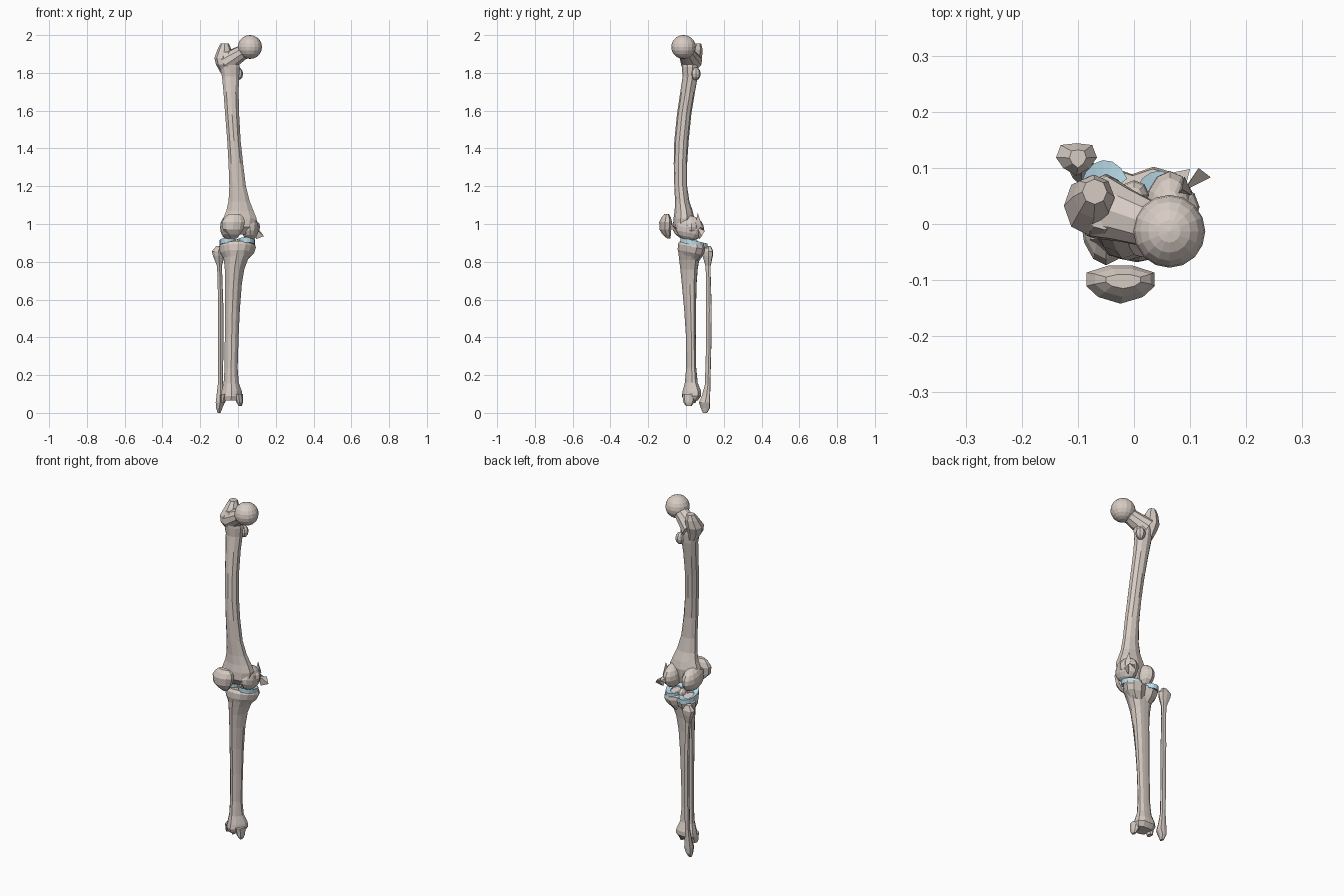
import bpy, bmesh, math
from mathutils import Vector, Matrix


def material(name, color):
    m = bpy.data.materials.new(name)
    m.diffuse_color = color
    return m


BONE = material("bone", (0.68, 0.60, 0.55, 1))
CARTILAGE = material("cartilage", (0.50, 0.74, 0.84, 1))


def finish(name, bm, mat=BONE):
    bmesh.ops.recalc_face_normals(bm, faces=bm.faces)
    me = bpy.data.meshes.new(name)
    bm.to_mesh(me)
    bm.free()
    me.materials.append(mat)
    ob = bpy.data.objects.new(name, me)
    bpy.context.collection.objects.link(ob)
    return ob


def section(sides, tri=0.0, notch=0.0):
    """Outline scaled to -1..1; tri gives a front ridge, notch a dent at the back."""
    pts = []
    for i in range(sides):
        a = math.tau * i / sides - math.pi / 2
        r = 1 + tri * math.cos(3 * (a + math.pi / 2)) - notch * math.exp(-((a - math.pi / 2) / 0.4) ** 2)
        pts.append((r * math.cos(a), r * math.sin(a)))
    lo = [min(p[k] for p in pts) for k in (0, 1)]
    hi = [max(p[k] for p in pts) for k in (0, 1)]
    return [[2 * (p[k] - lo[k]) / (hi[k] - lo[k]) - 1 for k in (0, 1)] for p in pts]


def loft(name, rings, outline, slope=0.0, matrix=None):
    """Skin rings given as (z, x_min, x_max, y_min, y_max)."""
    bm = bmesh.new()
    loops = []
    for z, x0, x1, y0, y1 in rings:
        loops.append([bm.verts.new(((x0 + x1) / 2 + u * (x1 - x0) / 2,
                                    (y0 + y1) / 2 + v * (y1 - y0) / 2,
                                    z + slope * v * (y1 - y0) / 2)) for u, v in outline])
    n = len(outline)
    for a, b in zip(loops, loops[1:]):
        for i in range(n):
            bm.faces.new((a[i], a[(i + 1) % n], b[(i + 1) % n], b[i]))
    bm.faces.new(loops[0])
    bm.faces.new(loops[-1])
    if matrix:
        bm.transform(matrix)
    return finish(name, bm)


def ball(name, center, radii, seg=12, rings=8, tilt=0.0):
    bm = bmesh.new()
    bmesh.ops.create_uvsphere(bm, u_segments=seg, v_segments=rings, radius=1)
    bm.transform(Matrix.Translation(center) @ Matrix.Rotation(tilt, 4, 'X') @ Matrix.Diagonal((*radii, 1)))
    return finish(name, bm)


def rod(name, start, end, radii):
    """Round bar from start to end through evenly spaced radii."""
    s, e = Vector(start), Vector(end)
    d = e - s
    m = Matrix.Translation(s) @ d.to_track_quat('Z', 'Y').to_matrix().to_4x4()
    k = len(radii) - 1
    return loft(name, [(d.length * i / k, -r, r, -r, r) for i, r in enumerate(radii)], section(10), matrix=m)


def union(base, parts):
    for p in parts:
        mod = base.modifiers.new("join", 'BOOLEAN')
        mod.operation, mod.solver, mod.object = 'UNION', 'EXACT', p
        dg = bpy.context.evaluated_depsgraph_get()
        me = bpy.data.meshes.new_from_object(base.evaluated_get(dg))
        base.modifiers.clear()
        base.data = me
        bpy.data.objects.remove(p)
    for poly in base.data.polygons:
        poly.use_smooth = False


# Femur: bowed shaft, head, neck, trochanters, condyles
femur = loft("femur", [
    (0.945, -0.05, 0.06, -0.035, 0.03), (0.985, -0.08, 0.09, -0.068, 0.04),
    (1.03, -0.078, 0.098, -0.066, 0.045), (1.07, -0.062, 0.082, -0.06, 0.035),
    (1.12, -0.05, 0.062, -0.058, 0.018), (1.20, -0.046, 0.042, -0.062, 0.006),
    (1.32, -0.05, 0.027, -0.065, 0.006), (1.44, -0.057, 0.014, -0.062, 0.014),
    (1.58, -0.068, 0.006, -0.048, 0.028), (1.70, -0.077, 0.003, -0.03, 0.048),
    (1.78, -0.085, 0.006, -0.018, 0.062), (1.83, -0.095, 0.01, -0.022, 0.066),
    (1.88, -0.10, -0.005, -0.025, 0.06), (1.91, -0.085, -0.02, -0.01, 0.045)], section(10))
trochanter = loft("greater_trochanter", [
    (1.80, -0.092, -0.04, 0.005, 0.06), (1.845, -0.117, -0.035, -0.022, 0.072),
    (1.88, -0.125, -0.035, -0.02, 0.085), (1.925, -0.108, -0.035, 0.01, 0.088),
    (1.955, -0.092, -0.048, 0.035, 0.08)], section(8))
union(femur, [
    trochanter,
    rod("neck", (-0.06, 0.03, 1.855), (0.06, -0.012, 1.932), (0.056, 0.047, 0.041, 0.045)),
    ball("head", (0.063, -0.013, 1.937), (0.064, 0.065, 0.063), 16, 10),
    ball("lesser_trochanter", (0.0, 0.052, 1.795), (0.027, 0.026, 0.034), 8, 6),
    ball("lateral_condyle", (-0.05, 0.008, 0.982), (0.045, 0.083, 0.066), tilt=-0.2),
    ball("medial_condyle", (0.064, 0.02, 0.978), (0.046, 0.076, 0.066), tilt=-0.2),
    ball("medial_epicondyle", (0.085, 0.03, 0.985), (0.032, 0.035, 0.035), 8, 6)])

# Loose bony spurs behind the inner condyle
SPURS = {
    "upper_spur": [(0.075, 0.05, 1.0), (0.105, 0.05, 0.995), (0.09, 0.085, 0.99), (0.085, 0.062, 1.06)],
    "inner_spur": [(0.09, 0.06, 0.98), (0.115, 0.1, 0.965), (0.095, 0.07, 0.92), (0.137, 0.083, 0.935)],
    "rear_spur": [(0.04, 0.06, 0.99), (0.05, 0.085, 0.95), (0.1, 0.098, 0.96), (0.09, 0.06, 1.0), (0.06, 0.09, 0.98)],
}
for name, pts in SPURS.items():
    bm = bmesh.new()
    for p in pts:
        bm.verts.new(p)
    bmesh.ops.convex_hull(bm, input=bm.verts)
    finish(name, bm)

# Patella
loft("patella", [
    (0.922, -0.035, -0.008, -0.098, -0.082), (0.945, -0.055, 0.012, -0.125, -0.08),
    (0.97, -0.08, 0.027, -0.14, -0.078), (1.01, -0.085, 0.037, -0.142, -0.074),
    (1.035, -0.07, 0.03, -0.13, -0.08), (1.052, -0.05, 0.012, -0.115, -0.09)], section(9, 0.08))

# Tibia: ridged shaft, sloping plateau, inner ankle knob
tibia = loft("tibia", [
    (0.065, -0.085, 0.012, -0.012, 0.062), (0.09, -0.094, 0.024, -0.022, 0.08),
    (0.115, -0.088, 0.02, -0.018, 0.08), (0.16, -0.076, 0.004, -0.006, 0.062),
    (0.24, -0.071, -0.002, 0.001, 0.054), (0.40, -0.07, 0.003, 0.0, 0.052),
    (0.55, -0.07, 0.01, -0.01, 0.053), (0.68, -0.068, 0.02, -0.022, 0.056),
    (0.76, -0.07, 0.033, -0.03, 0.062), (0.81, -0.075, 0.052, -0.036, 0.07),
    (0.86, -0.085, 0.08, -0.042, 0.08)], section(12, 0.1))
union(tibia, [
    loft("plateau", [
        (0.815, -0.072, 0.05, -0.035, 0.07), (0.85, -0.095, 0.084, -0.044, 0.092),
        (0.88, -0.102, 0.095, -0.043, 0.102), (0.897, -0.095, 0.09, -0.032, 0.098)],
        section(14, 0.06, 0.3), slope=-0.2),
    ball("eminence", (-0.003, 0.04, 0.895), (0.022, 0.03, 0.025), 8, 6),
    loft("inner_malleolus", [
        (0.036, 0.004, 0.02, 0.0, 0.03), (0.055, -0.008, 0.026, -0.014, 0.042),
        (0.10, -0.02, 0.026, -0.02, 0.055)], section(8)),
    loft("outer_lip", [
        (0.052, -0.092, -0.07, 0.01, 0.05), (0.10, -0.094, -0.05, -0.005, 0.07)], section(8))])

# Fibula
loft("fibula", [
    (0.0, -0.108, -0.092, 0.09, 0.112), (0.025, -0.116, -0.083, 0.078, 0.126),
    (0.055, -0.118, -0.07, 0.068, 0.128), (0.09, -0.114, -0.074, 0.084, 0.128),
    (0.15, -0.107, -0.08, 0.1, 0.129), (0.35, -0.106, -0.077, 0.106, 0.134),
    (0.55, -0.106, -0.077, 0.107, 0.136), (0.72, -0.108, -0.083, 0.107, 0.131),
    (0.78, -0.112, -0.085, 0.102, 0.131), (0.83, -0.132, -0.07, 0.088, 0.142),
    (0.855, -0.139, -0.066, 0.086, 0.144), (0.883, -0.115, -0.085, 0.1, 0.132)], section(8, 0.12))


# Menisci: wedge-shaped crescents open toward the knee's middle
def meniscus(name, cx, cy, rx, ry, facing):
    bm = bmesh.new()
    loops = []
    for i in range(15):
        a = facing + math.radians(-150 + 300 * i / 14)
        loop = []
        for k, h in ((1, -0.013), (1, 0.014), (0.5, 0.003), (0.5, -0.008)):
            x, y = cx + k * rx * math.cos(a), cy + k * ry * math.sin(a)
            loop.append(bm.verts.new((x, y, 0.914 - 0.24 * (y + 0.02) + h)))
        loops.append(loop)
    for a, b in zip(loops, loops[1:]):
        for i in range(4):
            bm.faces.new((a[i], a[(i + 1) % 4], b[(i + 1) % 4], b[i]))
    bm.faces.new(loops[0])
    bm.faces.new(loops[-1])
    finish(name, bm, CARTILAGE)


meniscus("outer_meniscus", -0.052, 0.048, 0.046, 0.066, math.pi)
meniscus("inner_meniscus", 0.044, 0.033, 0.046, 0.062, 0)
